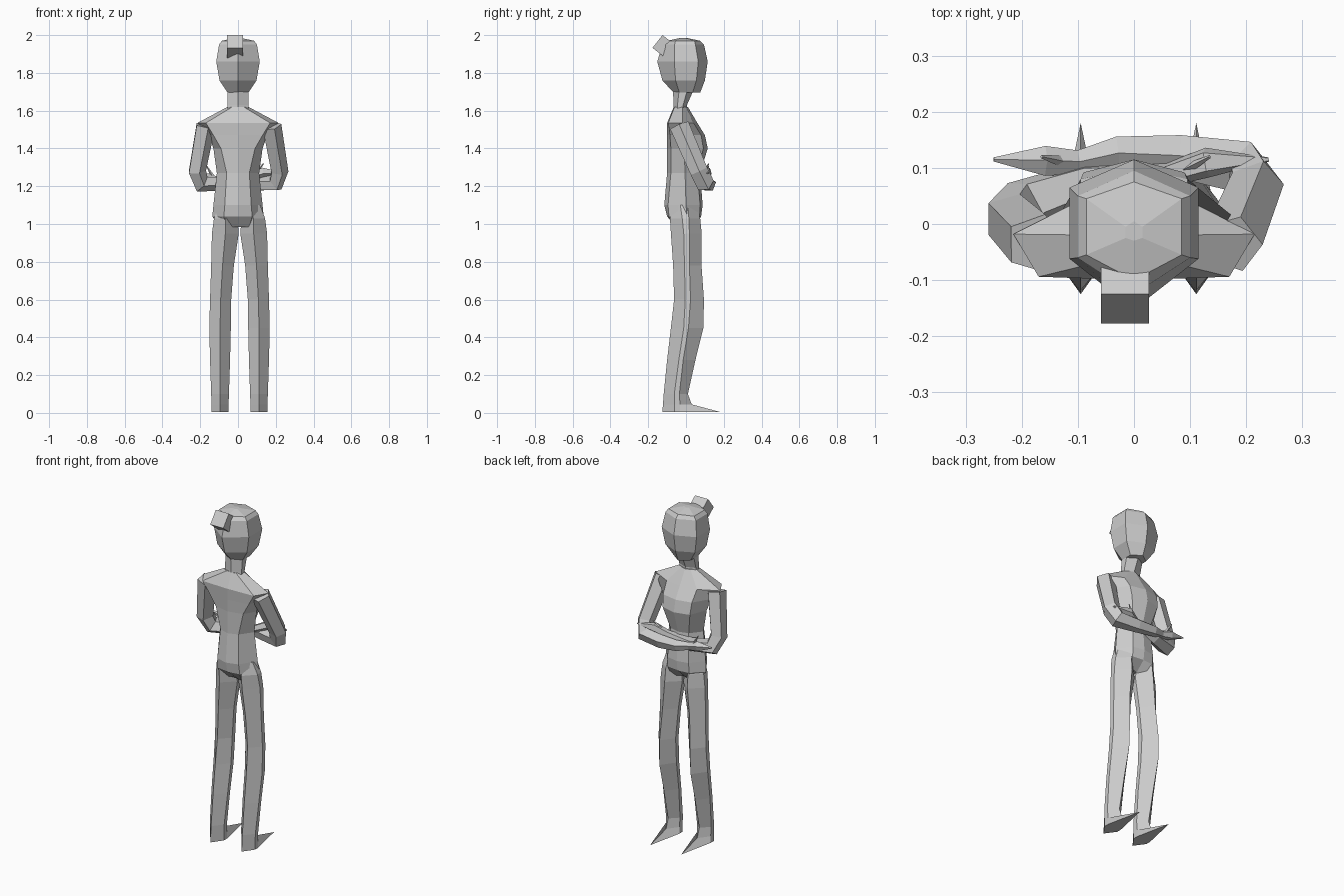
import bpy, bmesh, math
from mathutils import Vector


def build(name, rings):
    """Skin a list of equal-length point rings and cap both ends."""
    bm = bmesh.new()
    vs = [[bm.verts.new(p) for p in r] for r in rings]
    n = len(vs[0])
    for a, b in zip(vs, vs[1:]):
        for i in range(n):
            j = (i + 1) % n
            bm.faces.new((a[i], a[j], b[j], b[i]))
    bm.faces.new(vs[0][::-1])
    bm.faces.new(vs[-1])
    bmesh.ops.recalc_face_normals(bm, faces=bm.faces)
    me = bpy.data.meshes.new(name)
    bm.to_mesh(me)
    bm.free()
    ob = bpy.data.objects.new(name, me)
    bpy.context.collection.objects.link(ob)
    return ob


def hexring(z, w, front, side_f, side_b, back, cx=0.0):
    """Six-sided section: front point, two side edges, back point."""
    return [(cx, front, z), (cx + w, side_f, z), (cx + w, side_b, z),
            (cx, back, z), (cx - w, side_b, z), (cx - w, side_f, z)]


def bodyring(z, w, front, side, back, fw, fy, bw, by):
    """Eight-sided torso section with front and back corner pairs."""
    return [(0, front, z), (fw, fy, z), (w, side, z), (bw, by, z),
            (0, back, z), (-bw, by, z), (-w, side, z), (-fw, fy, z)]


def tube(name, path, sides=5):
    """Tapered limb along (x, y, z, radius) points."""
    pts = [Vector(p[:3]) for p in path]
    segs = [(b - a).normalized() for a, b in zip(pts, pts[1:])]
    tans = [segs[0]] + [(a + b).normalized() for a, b in zip(segs, segs[1:])] + [segs[-1]]
    u = tans[0].cross(Vector((0, 1, 0.2))).normalized()
    rings, prev = [], tans[0]
    for p, t, q in zip(pts, tans, path):
        u = prev.rotation_difference(t) @ u
        v = t.cross(u)
        rings.append([p + q[3] * (math.cos(a) * u + math.sin(a) * v)
                      for a in (2 * math.pi * i / sides for i in range(sides))])
        prev = t
    return build(name, rings)


# Head, with a small cap ring on the crown
build("head", [hexring(*r) for r in (
    (1.695, .055, .075, .035, -.035, -.065),
    (1.76, .098, .10, .055, -.055, -.125),
    (1.86, .115, .115, .065, -.062, -.152),
    (1.95, .10, .095, .05, -.06, -.125),
    (1.97, .085, .075, .045, -.055, -.10),
    (1.985, .015, .005, -.005, -.025, -.03))])

# Hair bun
bpy.ops.mesh.primitive_cube_add(size=.086, location=(-.016, -.117, 1.94),
                                rotation=(math.radians(-38), 0, 0))
bpy.context.object.name = "hair_bun"

# Neck
build("neck", [hexring(*r) for r in (
    (1.58, .055, .01, -.015, -.045, -.07),
    (1.63, .055, .005, -.015, -.045, -.065),
    (1.72, .055, .045, .01, -.035, -.07))])

# Torso from hips to neck base
build("torso", [bodyring(*r) for r in (
    # z, width, front, side, back, front corner x y, back corner x y
    (.985, .10, .02, .005, -.04, .06, .05, .06, -.055),
    (1.04, .136, .08, .005, -.10, .07, .072, .075, -.09),
    (1.10, .13, .088, .0, -.115, .07, .075, .07, -.095),
    (1.27, .112, .075, -.005, -.10, .06, .06, .06, -.08),
    (1.40, .13, .115, -.01, -.10, .09, .092, .09, -.08),
    (1.47, .155, .10, -.02, -.10, .095, .08, .13, -.085),
    (1.535, .215, .06, -.018, -.10, .10, .04, .17, -.094),
    (1.62, .055, .01, -.02, -.065, .03, .0, .03, -.06))])

# Legs with pointed feet; the tapered tops run up inside the hips
for side, name in ((-1, "left_leg"), (1, "right_leg")):
    sections = (
        # z, centre, width, front, side front, side back, back
        (.005, .103, .045, .18, -.032, -.062, -.125),
        (.045, .103, .045, .03, -.032, -.062, -.122),
        (.10, .103, .047, .01, -.035, -.062, -.118),
        (.28, .103, .053, .05, -.015, -.038, -.10),
        (.45, .103, .057, .092, .013, -.012, -.08),
        (.60, .10, .056, .095, .024, -.004, -.063),
        (.78, .09, .06, .082, .018, -.008, -.068),
        (.95, .075, .071, .083, .018, -.012, -.08),
        (1.03, .073, .062, .075, .015, -.02, -.085),
        (1.10, .065, .045, .05, .01, -.03, -.06))
    build(name, [hexring(z, w, f, sf, sb, b, side * cx + .008)
                 for z, cx, w, f, sf, sb, b in sections])

# Folded arms, one crossing over the other
tube("right_arm", [
    (.175, -.035, 1.52, .055), (.217, .068, 1.28, .05), (.197, .10, 1.215, .05),
    (.08, .12, 1.21, .04), (-.03, .125, 1.215, .032), (-.10, .11, 1.225, .022),
    (-.16, .112, 1.24, .028), (-.25, .115, 1.255, .004)])
tube("left_arm", [
    (-.175, -.035, 1.52, .055), (-.219, .008, 1.28, .05), (-.195, .035, 1.215, .05),
    (-.08, .075, 1.215, .04), (.06, .088, 1.245, .022),
    (.13, .11, 1.275, .028), (.24, .115, 1.27, .004)])

# Thumbs
tube("right_thumb", [(-.12, .11, 1.23, .012), (-.165, .12, 1.305, .003)], 4)
tube("left_thumb", [(.08, .09, 1.255, .012), (.135, .12, 1.32, .003)], 4)
